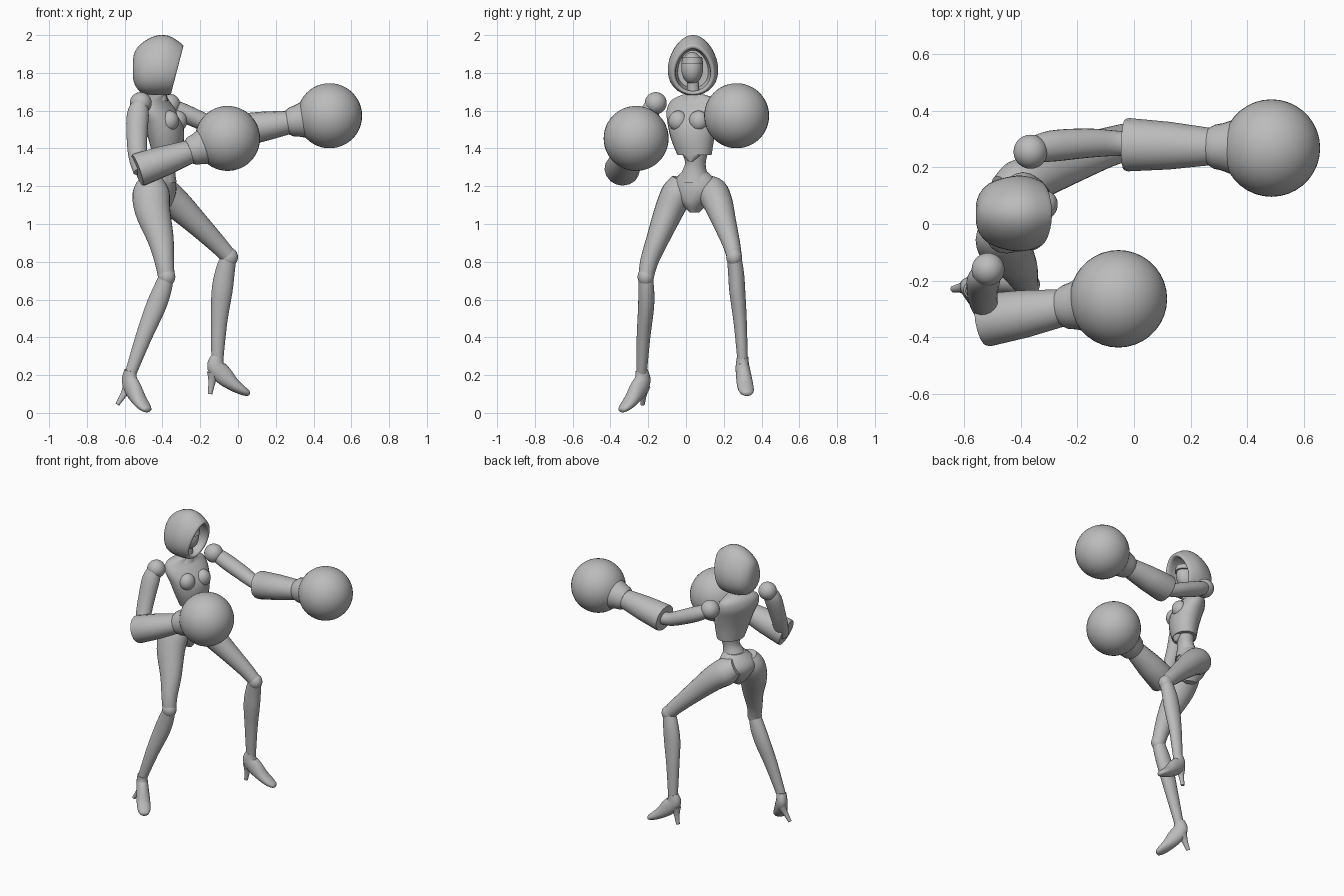
import bpy, bmesh, math
from mathutils import Vector

if "Cube" in bpy.data.objects:
    bpy.data.objects.remove(bpy.data.objects["Cube"], do_unlink=True)

grey = bpy.data.materials.new("plain_grey")
grey.use_nodes = True
TONE = (0.5, 0.5, 0.5, 1)
grey.diffuse_color = TONE
grey.node_tree.nodes["Principled BSDF"].inputs["Base Color"].default_value = TONE


def finish(name, bm):
    bmesh.ops.recalc_face_normals(bm, faces=bm.faces)
    mesh = bpy.data.meshes.new(name)
    bm.to_mesh(mesh)
    bm.free()
    obj = bpy.data.objects.new(name, mesh)
    bpy.context.collection.objects.link(obj)
    mesh.materials.append(grey)
    bpy.ops.object.select_all(action="DESELECT")
    obj.select_set(True)
    bpy.context.view_layer.objects.active = obj
    bpy.ops.object.shade_smooth_by_angle(angle=math.radians(40))
    return obj


def skin(name, rings):
    """Bridge a list of point rings and cap both ends."""
    bm = bmesh.new()
    loops = [[bm.verts.new(p) for p in ring] for ring in rings]
    n = len(loops[0])
    for a, b in zip(loops, loops[1:]):
        for i in range(n):
            j = (i + 1) % n
            bm.faces.new((a[i], a[j], b[j], b[i]))
    bm.faces.new(loops[0])
    bm.faces.new(loops[-1])
    return finish(name, bm)


def spline(keys, steps):
    """Smooth interpolation through tuples of position and radii."""
    out = []
    last = len(keys) - 1
    for i in range(last):
        p = [keys[max(0, min(last, i + k))] for k in (-1, 0, 1, 2)]
        for s in range(steps):
            t = s / steps
            out.append([b + 0.5 * t * (c - a + t * (2*a - 5*b + 4*c - d + t * (3*(b - c) + d - a)))
                        for a, b, c, d in zip(*p)])
    return out + [list(keys[-1])]


def loft(name, keys, front=(1, 0, 0), axis=None, steps=4, sides=24):
    """Elliptical sections: keys are x, y, z, half width, half depth."""
    rows = spline(keys, steps)
    pts = [Vector(r[:3]) for r in rows]
    rings = []
    for i, r in enumerate(rows):
        t = Vector(axis) if axis else pts[min(i + 1, len(pts) - 1)] - pts[max(i - 1, 0)]
        side = t.cross(Vector(front)).normalized()
        depth = side.cross(t).normalized()
        rings.append([pts[i] + side * r[3] * math.cos(a) + depth * r[4] * math.sin(a)
                      for a in (2 * math.pi * k / sides for k in range(sides))])
    return skin(name, rings)


def ball(name, centre, size, yaw=0):
    bm = bmesh.new()
    bmesh.ops.create_uvsphere(bm, u_segments=36, v_segments=24, radius=1)
    for v in bm.verts:
        v.co = Vector(v.co[i] * size[i] for i in range(3))
    obj = finish(name, bm)
    obj.location = centre
    obj.rotation_euler.z = yaw
    return obj


UP = (0, 0, 1)
YAW = math.radians(-22)
FACING = Vector((math.cos(YAW), math.sin(YAW), 0))
ACROSS = Vector((-math.sin(YAW), math.cos(YAW), 0))

# Torso
loft("bodice", [(-.375, .045, 1.365, .093, .075), (-.38, .035, 1.45, .118, .09),
                (-.395, .035, 1.53, .137, .098), (-.425, .04, 1.60, .15, .088),
                (-.44, .045, 1.655, .13, .062), (-.425, .04, 1.685, .06, .045)], FACING, UP)
loft("bodice_point", [(-.325, .025, 1.33, .008, .008), (-.34, .03, 1.37, .055, .035),
                      (-.345, .03, 1.42, .08, .045)], FACING, UP)
loft("waist", [(-.41, .045, 1.22, .09, .085), (-.395, .045, 1.28, .066, .062),
               (-.38, .05, 1.33, .056, .052), (-.375, .045, 1.40, .08, .065)], FACING, UP)
for label, s in (("left", 1), ("right", -1)):
    spot = Vector((-.395, .035, 1.545)) + FACING * .06 + ACROSS * .058 * s
    ball(label + "_bust", spot, (.048, .052, .055), YAW)
loft("neck", [(-.425, .04, 1.65, .065, .055), (-.415, .038, 1.70, .034, .034),
              (-.405, .035, 1.80, .032, .032)], axis=UP)

# Pelvis
loft("pelvis", [(-.42, .045, 1.06, .022, .04), (-.425, .045, 1.11, .07, .08),
                (-.43, .05, 1.17, .125, .098), (-.425, .05, 1.22, .122, .092),
                (-.405, .045, 1.275, .07, .066)], FACING, UP)

# Face and brow band inside the hood
ball("face", (-.405, .033, 1.825), (.072, .058, .085))
loft("brow_band", [(-.395, .033, 1.85, .058, .072), (-.395, .033, 1.885, .052, .066)],
     axis=UP, steps=1)


def hood_ring(x, z, high, wide, lean):
    """Pointed arch section, broad at the jaw."""
    ring = []
    for k in range(32):
        a = 2 * math.pi * k / 32
        c, s = math.cos(a), math.sin(a)
        ring.append((x + lean * s * high, .037 + wide * c * (1 - .16 * s), z + high * s))
    return ring


# Hood with an inner hollow
skin("hood", [hood_ring(*r) for r in spline([
    (-.557, 1.82, .045, .035, 0), (-.545, 1.825, .09, .07, 0), (-.51, 1.83, .132, .105, .05),
    (-.45, 1.84, .157, .126, .1), (-.39, 1.838, .158, .132, .15), (-.335, 1.82, .137, .118, .24),
    (-.322, 1.815, .125, .105, .26), (-.335, 1.815, .112, .092, .25), (-.39, 1.82, .115, .09, .1),
    (-.46, 1.82, .10, .08, 0)], 3)])

# Shoulders and upper arms
ball("left_shoulder", (-.365, .255, 1.63), (.06, .06, .06))
ball("right_shoulder", (-.515, -.16, 1.64), (.058, .058, .058))
loft("left_upper_arm", [(-.355, .262, 1.625, .045, .04), (-.29, .275, 1.59, .055, .048),
                        (-.17, .285, 1.535, .052, .047), (-.07, .285, 1.495, .045, .042),
                        (.02, .28, 1.49, .04, .04)], UP)
loft("right_upper_arm", [(-.515, -.17, 1.645, .04, .04), (-.53, -.195, 1.58, .05, .058),
                         (-.535, -.235, 1.47, .047, .055), (-.53, -.28, 1.36, .043, .05),
                         (-.51, -.32, 1.28, .04, .045)])


def glove(label, elbow, fist):
    """Flared hollow sleeve, wrist collar and round fist."""
    e, f = Vector(elbow), Vector(fist)
    profile = [(.05, .05), (0, .078), (-.005, .09), (.02, .094), (.3, .084), (.58, .066), (.6, .064)]
    loft(label + "_sleeve", [(*e.lerp(f, t), r, r * .95) for t, r in profile], UP, steps=1, sides=16)
    collar = [(.57, .066), (.61, .078), (.66, .083), (.78, .105)]
    loft(label + "_wrist_collar", [(*e.lerp(f, t), r, r) for t, r in collar], UP, steps=1)
    ball(label + "_fist", f, (.172, .172, .172))


glove("left", (-.03, .28, 1.49), (.485, .268, 1.573))
glove("right", (-.53, -.34, 1.285), (-.055, -.264, 1.453))

# Legs: thigh, knee and shin for each side
loft("left_thigh", [(-.47, .12, 1.21, .05, .055), (-.41, .14, 1.17, .082, .088),
                    (-.33, .17, 1.11, .078, .08), (-.22, .205, 1.005, .062, .064),
                    (-.11, .24, .895, .047, .05), (-.05, .255, .83, .04, .043)])
loft("right_thigh", [(-.455, -.02, 1.235, .055, .065), (-.46, -.045, 1.17, .082, .097),
                     (-.452, -.09, 1.07, .077, .094), (-.41, -.15, .92, .06, .07),
                     (-.39, -.195, .80, .048, .051), (-.378, -.213, .71, .04, .043)])
ball("left_knee", (-.047, .255, .825), (.047, .042, .05))
ball("right_knee", (-.378, -.213, .72), (.046, .043, .05))
loft("left_shin", [(-.05, .255, .825, .038, .042), (-.07, .265, .74, .042, .052),
                   (-.085, .272, .64, .042, .055), (-.10, .287, .48, .035, .043),
                   (-.11, .3, .27, .027, .031)])
loft("right_shin", [(-.38, -.213, .715, .038, .04), (-.405, -.21, .64, .042, .05),
                    (-.44, -.212, .55, .042, .053), (-.50, -.225, .4, .036, .043),
                    (-.57, -.235, .205, .027, .03)])


def shoe(label, ankle, toe, heel):
    """High heeled shoe: tapered foot plus a thin heel post."""
    a, t = Vector(ankle), Vector(toe)
    flat = Vector((t.x - a.x, t.y - a.y, 0))
    drop = a.z - t.z
    keys = [(0, 0, .03, .034), (-.04, .25, .036, .048), (.2, .5, .04, .05),
            (.5, .74, .043, .036), (.78, .9, .04, .025), (.95, .98, .027, .016), (1, 1, .012, .008)]
    loft(label + "_shoe", [(*(a + flat * u - Vector((0, 0, drop * v))), w, d)
                           for u, v, w, d in keys], flat + Vector((0, 0, .12)))
    top = a - flat * .12 - Vector((0, 0, drop * .42))
    mid = top.lerp(Vector(heel), .4)
    loft(label + "_heel", [(*top, .03, .034), (*mid, .017, .02), (*heel, .011, .012)], flat)


shoe("left", (-.11, .3, .295), (.06, .325, .1), (-.148, .30, .1))
shoe("right", (-.57, -.235, .225), (-.475, -.345, .012), (-.638, -.23, .045))
